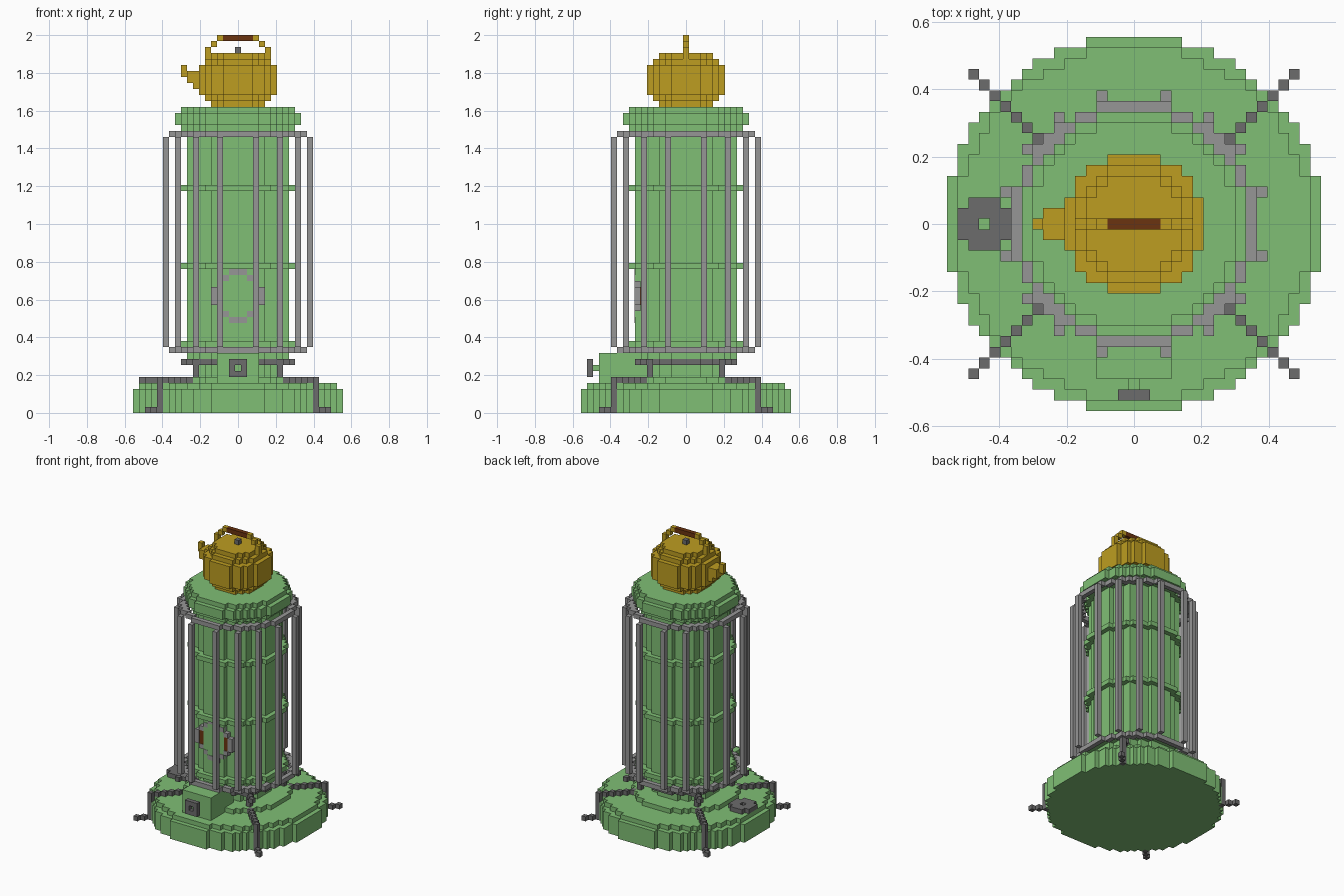
import bpy, bmesh, math

cube = bpy.data.objects.get("Cube")
if cube:
    bpy.data.objects.remove(cube, do_unlink=True)

V = 2 / 63  # edge of one block


def material(name, rgb):
    m = bpy.data.materials.new(name)
    m.use_nodes = True
    m.diffuse_color = (*rgb, 1)
    m.node_tree.nodes["Principled BSDF"].inputs["Base Color"].default_value = (*rgb, 1)
    return m


GREEN = material("enamel_green", (0.214, 0.52, 0.178))
GOLD = material("brass", (0.51, 0.34, 0.015))
GREY = material("steel_grey", (0.305, 0.305, 0.305))
DARK = material("iron_grey", (0.15, 0.15, 0.15))
BROWN = material("wood_brown", (0.147, 0.034, 0.005))


# Sets of blocks
def disc(r, z0, z1, hole=-1.0, cx=0):
    n = math.ceil(r)
    return {(x + cx, y, z) for x in range(-n, n + 1) for y in range(-n, n + 1)
            for z in range(z0, z1) if hole <= math.hypot(x, y) < r}


def box(x0, x1, y0, y1, z0, z1):
    """Inclusive block ranges in x and y, z1 exclusive."""
    return {(x, y, z) for x in range(x0, x1 + 1)
            for y in range(y0, y1 + 1) for z in range(z0, z1)}


def mirrored(cells):
    """Repeat the blocks in all four quadrants."""
    return {(sx * x, sy * y, z) for x, y, z in cells for sx in (1, -1) for sy in (1, -1)}


def build(name, cells, mat, offset=(0, 0, 0)):
    """Skin a set of blocks, merging the outer faces into long strips."""
    bm = bmesh.new()
    for axis in range(3):
        run = 0 if axis == 2 else 2          # direction of the strips
        other = 3 - axis - run
        for side in (1, -1):
            def step(c, a, d):
                return tuple(v + d * (i == a) for i, v in enumerate(c))
            open_cells = {c for c in cells if step(c, axis, side) not in cells}
            for c in open_cells:
                if step(c, run, -1) in open_cells:
                    continue
                end = c
                while step(end, run, 1) in open_cells:
                    end = step(end, run, 1)
                lo, hi = c[run], end[run] + 1
                quad = []
                for a, b in ((lo, 0), (hi, 0), (hi, 1), (lo, 1)):
                    p = [0, 0, 0]
                    p[axis] = c[axis] + (side > 0)
                    p[run] = a
                    p[other] = c[other] + b
                    quad.append(bm.verts.new(((p[0] - .5) * V, (p[1] - .5) * V, p[2] * V)))
                f = bm.faces.new(quad)
                f.normal_update()
                if f.normal[axis] * side < 0:
                    f.normal_flip()
    bmesh.ops.remove_doubles(bm, verts=bm.verts, dist=1e-5)
    me = bpy.data.meshes.new(name)
    bm.to_mesh(me)
    bm.free()
    me.materials.append(mat)
    ob = bpy.data.objects.new(name, me)
    ob.location = offset
    bpy.context.collection.objects.link(ob)
    return ob


# Four bent legs running diagonally over the base, with feet and upper arms
legs = {(n, n - 1, 5) for n in range(7, 14)}
legs |= {(13, 12, z) for z in range(0, 6)}
legs |= {(14, 13, 0), (15, 14, 0)}
legs |= {(7, 6, z) for z in range(6, 9)} | {(8, 7, 8), (9, 8, 8)}
legs = mirrored(legs)
build("legs", legs, DARK)
build("support_ring", disc(8.5, 8, 9, 6.5), DARK)

# Stepped round base with neck
build("base", (disc(17.5, 0, 4) | disc(16.5, 4, 5) | disc(10.5, 5, 6) | disc(6.5, 6, 9)) - legs, GREEN)

# Tank with raised bands
tank = disc(8.5, 9, 47)
for z in (11, 24, 37):
    tank |= disc(9.5, z, z + 1)
build("tank", tank, GREEN)
build("tank_cap", disc(9.5, 47, 51) | disc(10.5, 48, 50), GREEN)

# Guard cage: two hoops and sixteen bars
build("cage_lower_hoop", disc(11.5, 10, 11, 10.5), GREY)
build("cage_upper_hoop", disc(11.5, 46, 47, 10.5), GREY)
bars = set()
for x, y in ((3, 12), (7, 10), (10, 7), (12, 3)):
    bars |= box(x, x, y, y, 11, 46)
build("cage_bars", mirrored(bars), GREY)

# Round hatch in the front of the tank
frame = {(x, -8, 19 + z) for x in range(-4, 5) for z in range(-4, 5)
         if 3.5 < math.hypot(x, z) < 4.2}
build("hatch_frame", frame, GREY, (0, -0.003, 0))
build("hatch_door", {(x, -8, z) for x in (-3, 3) for z in range(18, 21)}, BROWN)

# Tap box on the front with a square handwheel
build("tap_box", box(-3, 3, -14, -7, 5, 10), GREEN)
build("tap_stem", {(0, -15, 7)}, GREEN)
build("tap_wheel", box(-1, 1, -16, -16, 6, 9) - {(0, -16, 7)}, DARK)

# Filler ring on the right of the base
build("filler_ring", disc(2.5, 5, 6, 0.5, -14), DARK)

# Kettle
kettle = disc(4.5, 51, 60) | disc(5.5, 52, 59) | disc(6.5, 53, 58)
build("kettle_body", kettle, GOLD)
spout = box(-7, -7, -1, 1, 54, 57) | box(-8, -8, -1, 1, 55, 57) | box(-9, -9, 0, 0, 56, 58)
build("kettle_spout", spout, GOLD)
build("kettle_knob", {(0, 0, 60)}, DARK)
bracket = {(5, 0, 59), (5, 0, 60), (4, 0, 61), (3, 0, 62)}
build("kettle_handle_brackets", mirrored(bracket), GOLD)
build("kettle_handle_grip", box(-2, 2, 0, 0, 62, 63), BROWN)
